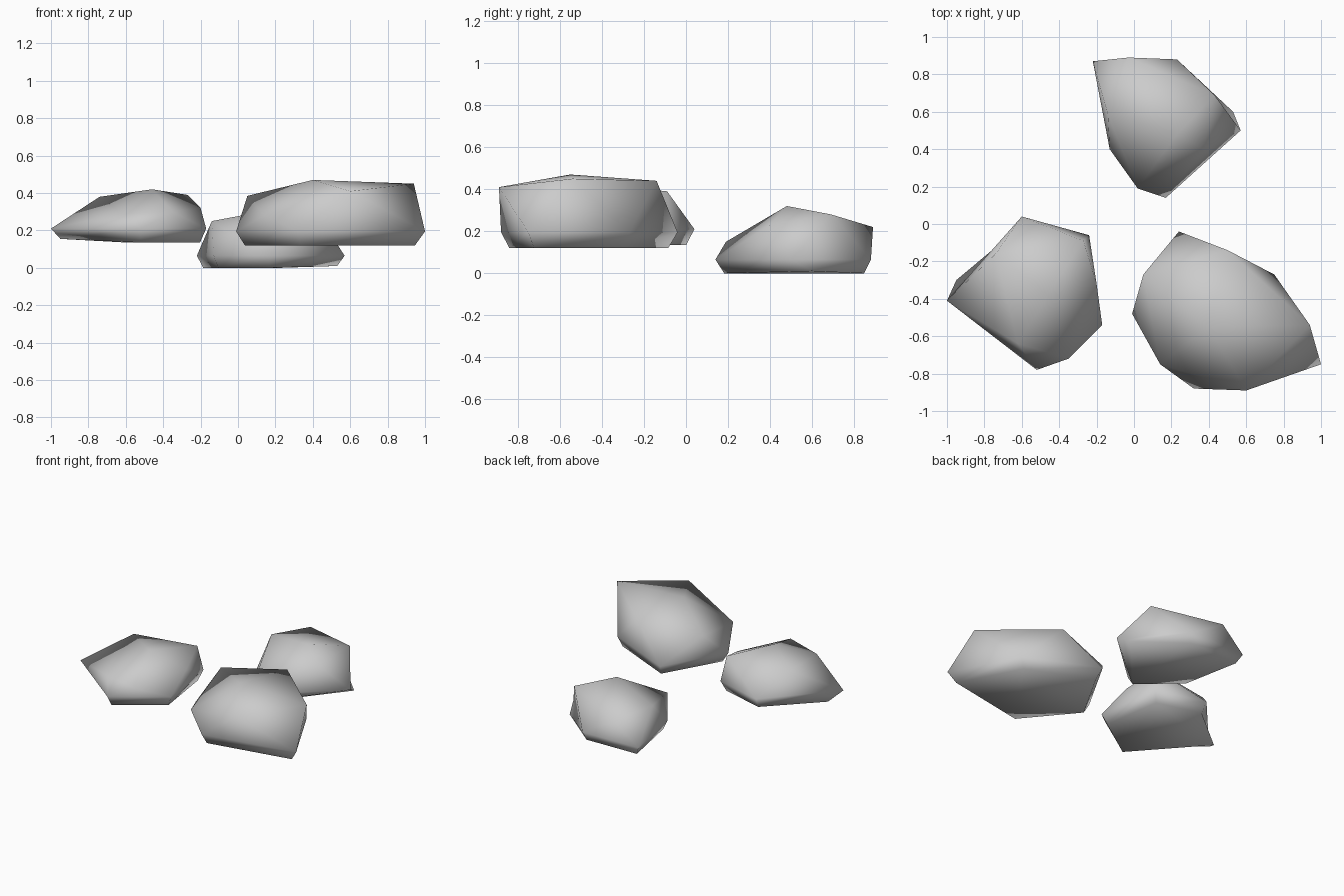
import bpy, bmesh
from mathutils import Vector

if "Cube" in bpy.data.objects:
    bpy.data.objects.remove(bpy.data.objects["Cube"])


def rock(name, lower, upper, apex, mid_z, base_z, heel_index=None, heel=None, inset=0.9):
    """Five-sided faceted boulder: flat base, widest ring, staggered upper ring, peak."""
    bm = bmesh.new()
    cx = sum(p[0] for p in lower) / 5
    cy = sum(p[1] for p in lower) / 5
    base = [(cx + (x - cx) * inset, cy + (y - cy) * inset, base_z) for x, y in lower]
    if heel:
        base[heel_index] = heel
    B = [bm.verts.new(p) for p in base]
    L = [bm.verts.new((x, y, mid_z)) for x, y in lower]
    U = [bm.verts.new(p) for p in upper]
    top = bm.verts.new(apex)
    bm.faces.new(B[::-1])
    for i in range(5):
        j = (i + 1) % 5
        bm.faces.new((B[i], B[j], L[j], L[i]))
        bm.faces.new((L[i], L[j], U[i]))
        bm.faces.new((U[i], L[j], U[j]))
        bm.faces.new((U[i], U[j], top))
    bmesh.ops.recalc_face_normals(bm, faces=bm.faces)
    for f in bm.faces:
        f.smooth = True
    # origin at the middle of the base
    centre = Vector((cx, cy, base_z))
    bmesh.ops.translate(bm, verts=bm.verts, vec=-centre)
    me = bpy.data.meshes.new(name)
    bm.to_mesh(me)
    bm.free()
    ob = bpy.data.objects.new(name, me)
    ob.location = centre
    bpy.context.collection.objects.link(ob)
    return ob


# back rock, lowest of the three
rock("back_rock",
     [(-.13, .40), (.17, .14), (.57, .50), (.23, .88), (-.22, .87)],
     [(.02, .19, .15), (.37, .40, .23), (.43, .69, .28), (-.03, .89, .22), (-.14, .59, .25)],
     (.23, .48, .32), .065, 0.0, 2, (.53, .60, .01))

# left rock
rock("left_rock",
     [(-1.0, -.41), (-.52, -.78), (-.17, -.54), (-.24, -.06), (-.60, .04)],
     [(-.62, -.64, .29), (-.35, -.72, .30), (-.20, -.32, .32), (-.27, -.09, .39), (-.74, -.16, .38)],
     (-.46, -.38, .42), .21, .135, 0, (-.95, -.30, .155))

# right rock, largest
rock("right_rock",
     [(-.01, -.48), (.32, -.88), (1.0, -.75), (.75, -.27), (.24, -.04)],
     [(.14, -.75, .28), (.60, -.89, .41), (.94, -.54, .45), (.50, -.14, .44), (.05, -.27, .385)],
     (.40, -.55, .47), .195, .12)
